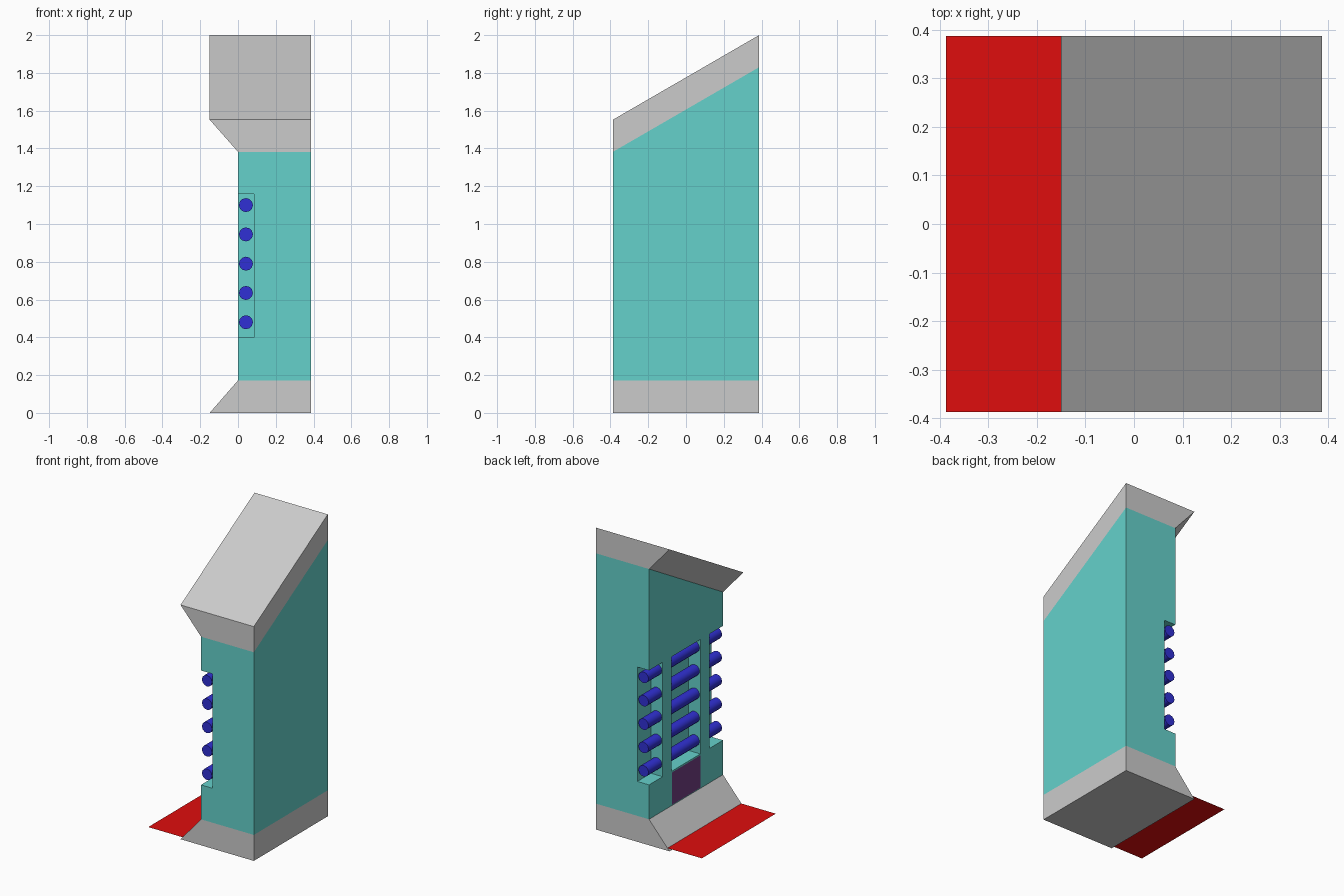
import bpy, bmesh, math

if "Cube" in bpy.data.objects:
    bpy.data.objects.remove(bpy.data.objects["Cube"])

H = 0.387          # half footprint
LIP = -0.15        # how far cap and foot flare out on the left
RISE = 0.448       # height gained by the sloped top from front to back
DEPTH = 0.085      # slot depth
ROD_R = 0.037


def material(name, rgb):
    m = bpy.data.materials.new(name)
    m.diffuse_color = (*rgb, 1)
    m.use_nodes = True
    m.node_tree.nodes["Principled BSDF"].inputs["Base Color"].default_value = m.diffuse_color
    return m


TEAL = material("teal", (0.13, 0.64, 0.60))
BLUE = material("blue", (0.03, 0.03, 0.66))
RED = material("red", (0.74, 0.004, 0.004))
PURPLE = material("purple", (0.17, 0.05, 0.23))


def make(name, bm, mat=None):
    bmesh.ops.recalc_face_normals(bm, faces=bm.faces[:])
    me = bpy.data.meshes.new(name)
    bm.to_mesh(me)
    bm.free()
    ob = bpy.data.objects.new(name, me)
    bpy.context.collection.objects.link(ob)
    if mat:
        me.materials.append(mat)
    return ob


def prism(name, profile, mat=None, y0=-H, y1=H):
    """Profile points are (x, z, rise towards the back), run from y0 to y1."""
    bm = bmesh.new()
    a = [bm.verts.new((x, y0, z)) for x, z, r in profile]
    b = [bm.verts.new((x, y1, z + r)) for x, z, r in profile]
    bm.faces.new(a)
    bm.faces.new(b[::-1])
    n = len(a)
    for i in range(n):
        j = (i + 1) % n
        bm.faces.new((a[i], b[i], b[j], a[j]))
    return make(name, bm, mat)


def quad(name, pts, mat):
    bm = bmesh.new()
    bm.faces.new([bm.verts.new(p) for p in pts])
    return make(name, bm, mat)


# flared foot and sloped flared cap
prism("foot", [(LIP, 0, 0), (H, 0, 0), (H, 0.172, 0), (0, 0.172, 0)])
prism("cap", [(0, 1.382, RISE), (H, 1.382, RISE), (H, 1.552, RISE), (LIP, 1.552, RISE)])

# cabinet body with three slots cut in its left face
body = prism("body", [(0, 0.172, 0), (H, 0.172, 0), (H, 1.382, RISE), (0, 1.382, RISE)], TEAL)
for y0, y1 in ((-0.5, -0.245), (-0.15, 0.15), (0.245, 0.5)):
    cutter = prism("slot_cutter", [(-0.1, 0.4, 0), (DEPTH, 0.4, 0), (DEPTH, 1.158, 0), (-0.1, 1.158, 0)],
                   TEAL, y0, y1)
    cutter.hide_render = True
    mod = body.modifiers.new("slot", 'BOOLEAN')
    mod.operation = 'DIFFERENCE'
    mod.solver = 'EXACT'
    mod.object = cutter
    bpy.context.view_layer.objects.active = body
    bpy.ops.object.modifier_apply(modifier=mod.name)
    bpy.data.objects.remove(cutter)

# five horizontal rods running through the slots
for i in range(5):
    bpy.ops.mesh.primitive_cylinder_add(vertices=12, radius=ROD_R, depth=2 * H - 0.004,
                                        location=(0.042, 0, 0.48 + 0.155 * i),
                                        rotation=(math.pi / 2, 0, 0))
    rod = bpy.context.object
    rod.name = f"rod_{i + 1}"
    rod.data.materials.append(BLUE)
    bpy.ops.object.shade_smooth_by_angle(angle=math.radians(40))

# small panel under the middle slot
quad("panel", [(-0.002, 0.147, 0.178), (-0.002, -0.147, 0.178),
               (-0.002, -0.147, 0.392), (-0.002, 0.147, 0.392)], PURPLE)

# floor mat in front of the slotted side
quad("floor_mat", [(-H, -H, 0.017), (-0.135, -H, 0.017), (-0.135, H, 0.017), (-H, H, 0.017)], RED)
